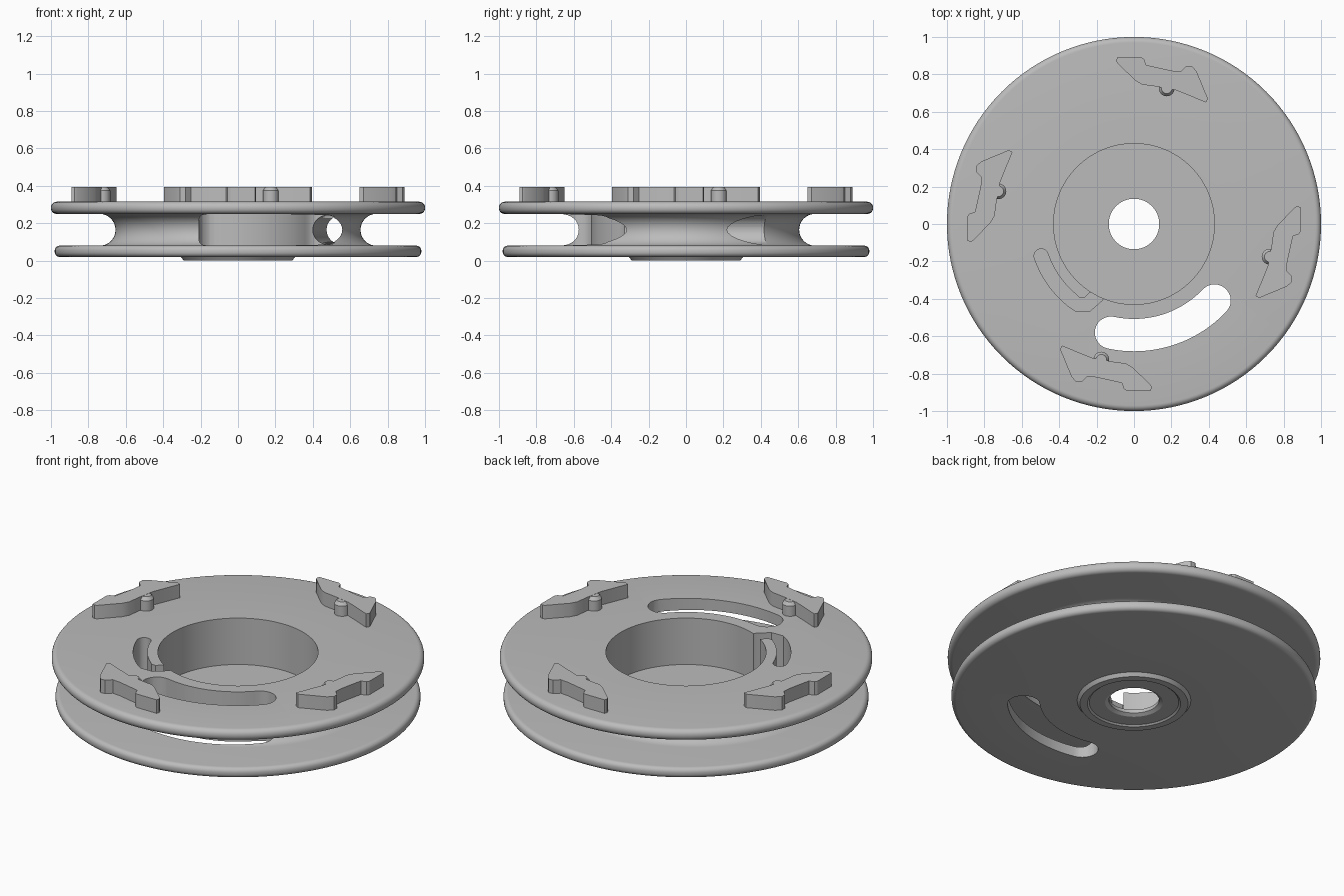
import bpy, bmesh, math
from mathutils import Vector

if "Cube" in bpy.data.objects:
    bpy.data.objects.remove(bpy.data.objects["Cube"])

grey = bpy.data.materials.new("plain_grey")
grey.use_nodes = True
grey.diffuse_color = (0.5, 0.5, 0.5, 1)
grey.node_tree.nodes["Principled BSDF"].inputs["Base Color"].default_value = (0.5, 0.5, 0.5, 1)


def make(name, bm):
    bmesh.ops.recalc_face_normals(bm, faces=bm.faces)
    mesh = bpy.data.meshes.new(name)
    bm.to_mesh(mesh)
    bm.free()
    mesh.materials.append(grey)
    obj = bpy.data.objects.new(name, mesh)
    bpy.context.collection.objects.link(obj)
    return obj


def lathe(name, profile, steps=128):
    """Closed profile of (rx, ry, z) swept round the z axis."""
    bm = bmesh.new()
    rings = []
    for i in range(steps):
        a = math.tau * i / steps
        rings.append([bm.verts.new((rx * math.cos(a), ry * math.sin(a), z)) for rx, ry, z in profile])
    n = len(profile)
    for i in range(steps):
        p, q = rings[i], rings[(i + 1) % steps]
        for j in range(n):
            k = (j + 1) % n
            bm.faces.new((p[j], q[j], q[k], p[k]))
    return make(name, bm)


def prism(name, outline, z0, z1):
    bm = bmesh.new()
    face = bm.faces.new([bm.verts.new((x, y, z0)) for x, y in outline])
    top = bmesh.ops.extrude_face_region(bm, geom=[face])["geom"]
    bmesh.ops.translate(bm, vec=(0, 0, z1 - z0), verts=[v for v in top if isinstance(v, bmesh.types.BMVert)])
    return make(name, bm)


def channel(path, half):
    """Outline of a round-ended strip along a path."""
    pts = [Vector(p) for p in path]
    left, right = [], []
    for i, p in enumerate(pts):
        t = (pts[min(i + 1, len(pts) - 1)] - pts[max(i - 1, 0)]).normalized()
        n = Vector((-t.y, t.x)) * half
        left.append(p + n)
        right.append(p - n)

    def cap(centre, start):
        out = []
        for i in range(1, 12):
            a = -math.pi * i / 12
            d = start - centre
            out.append(centre + Vector((d.x * math.cos(a) - d.y * math.sin(a),
                                        d.x * math.sin(a) + d.y * math.cos(a))))
        return out
    return left + cap(pts[-1], left[-1]) + right[::-1] + cap(pts[0], right[0])


def arc(r, a0, a1, n):
    return [(r * math.cos(math.radians(a0 + (a1 - a0) * i / n)),
             r * math.sin(math.radians(a0 + (a1 - a0) * i / n))) for i in range(n + 1)]


def rim(r, z0, z1, rad):
    """Rounded outer edge, from bottom to top."""
    out = [(r - rad + x, z0 + rad + y) for x, y in arc(rad, -90, 0, 6)]
    return out + [(r - rad + x, z1 - rad + y) for x, y in arc(rad, 0, 90, 6)]


# Pulley body: bottom boss, two flanges, oval rope groove, stepped bore
def circ(points):
    return [(r, r, z) for r, z in points]


boss = circ([(0.135, 0.02), (0.155, 0.008), (0.24, 0.008), (0.25, 0.0), (0.29, 0.0), (0.305, 0.02)])
groove = [(0.74 + x, 0.69 + x, 0.165 + y) for x, y in arc(0.085, 270, 90, 16)]
bore = circ([(0.43, 0.315), (0.43, 0.04), (0.135, 0.04)])
body = lathe("pulley_body", boss + circ(rim(0.98, 0.02, 0.08, 0.026)) + groove
             + circ(rim(1.0, 0.25, 0.315, 0.03)) + bore)

# Cutters: curved through slot, hooked pocket beside the bore, rope tunnel
cutters = [prism("slot_cutter", channel(arc(0.594, -102, -43.5, 24), 0.0865), -0.1, 0.5)]
hook = arc(0.525, 199, 235, 10) + [(-0.25, -0.43), (-0.2, -0.385), (-0.17, -0.34)]
cutters.append(prism("pocket_cutter", channel(hook, 0.038), 0.1, 0.5))

start, end = Vector((0.47, -0.41, 0.165)), Vector((0.56, 0.5, 0.165))
bm = bmesh.new()
bmesh.ops.create_cone(bm, cap_ends=True, segments=32, radius1=0.078, radius2=0.078, depth=(end - start).length)
tunnel = make("tunnel_cutter", bm)
tunnel.rotation_euler = (end - start).to_track_quat("Z", "Y").to_euler()
tunnel.location = (start + end) / 2
cutters.append(tunnel)

bpy.context.view_layer.objects.active = body
for cutter in cutters:
    cutter.hide_render = True
    mod = body.modifiers.new("cut", "BOOLEAN")
    mod.operation = "DIFFERENCE"
    mod.solver = "EXACT"
    mod.object = cutter
    bpy.ops.object.modifier_apply(modifier=mod.name)
    bpy.data.objects.remove(cutter)

# Four drive lugs, each with a chamfered pin, a quarter turn apart
lug_outline = [(-0.09, 0.89), (0.04, 0.89), (0.055, 0.88), (0.065, 0.85), (0.2, 0.82), (0.25, 0.815),
               (0.28, 0.845), (0.31, 0.845), (0.335, 0.815), (0.395, 0.67), (0.385, 0.65),
               (0.225, 0.715), (0.12, 0.735), (0.045, 0.745), (0.01, 0.765), (-0.09, 0.86), (-0.095, 0.875)]
parts = [body]
for i in range(4):
    lug = prism(f"lug_{i + 1}", lug_outline, 0.31, 0.395)
    bm = bmesh.new()
    for r1, r2, z0, z1 in ((0.042, 0.042, 0.31, 0.375), (0.042, 0.028, 0.375, 0.394)):
        made = bmesh.ops.create_cone(bm, cap_ends=True, segments=24, radius1=r1, radius2=r2, depth=z1 - z0)
        bmesh.ops.translate(bm, vec=(0.175, 0.725, (z0 + z1) / 2), verts=made["verts"])
    pin = make(f"lug_pin_{i + 1}", bm)
    for obj in (lug, pin):
        obj.rotation_euler.z = i * math.pi / 2
        parts.append(obj)

# Smooth round faces, keep edges sharp
bpy.ops.object.select_all(action="DESELECT")
for obj in parts:
    obj.select_set(True)
bpy.context.view_layer.objects.active = body
bpy.ops.object.shade_smooth_by_angle(angle=math.radians(30))
